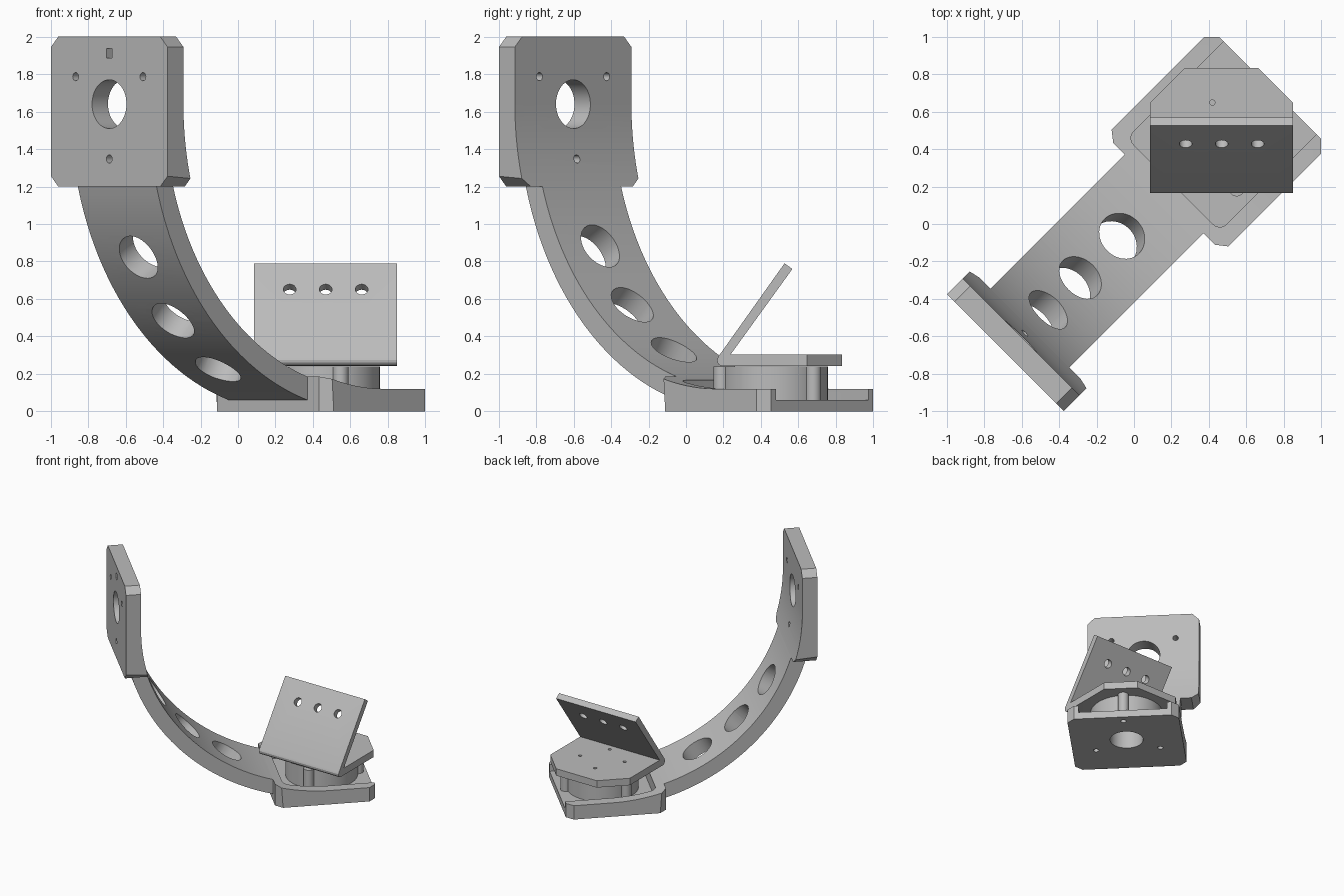
import bpy, bmesh
from math import sin, cos, asin, pi, radians
from mathutils import Matrix, Vector

cube = bpy.data.objects.get("Cube")
if cube:
    bpy.data.objects.remove(cube, do_unlink=True)

grey = bpy.data.materials.new("light grey")
grey.use_nodes = True
grey.diffuse_color = (0.5, 0.5, 0.5, 1)
grey.node_tree.nodes["Principled BSDF"].inputs["Base Color"].default_value = (0.5, 0.5, 0.5, 1)

# Shared dimensions; the arm lies along a diagonal of the ground plane
C, R_OUT, R_IN = 1.64, 1.64, 1.52      # arc centre and radii
EDGE, TOP = 1.2, 2.0                   # extent of both end plates
HOLE, BOLT, SHIFT = 0.13, 0.293, -0.972
DIAGONAL = Matrix.Rotation(pi / 4, 4, 'Z') @ Matrix.Translation((SHIFT, 0, 0))


def finish(name, bm):
    bmesh.ops.recalc_face_normals(bm, faces=bm.faces)
    me = bpy.data.meshes.new(name)
    bm.to_mesh(me)
    bm.free()
    me.materials.append(grey)
    ob = bpy.data.objects.new(name, me)
    bpy.context.collection.objects.link(ob)
    return ob


def extrude(profile, axis, lo, hi):
    """Extrude a closed profile along x or y."""
    place = (lambda a, b: (lo, a, b)) if axis == 'x' else (lambda a, b: (a, lo, b))
    bm = bmesh.new()
    face = bm.faces.new([bm.verts.new(place(a, b)) for a, b in profile])
    new = bmesh.ops.extrude_face_region(bm, geom=[face])["geom"]
    move = Vector((hi - lo, 0, 0)) if axis == 'x' else Vector((0, hi - lo, 0))
    bmesh.ops.translate(bm, vec=move, verts=[v for v in new if isinstance(v, bmesh.types.BMVert)])
    return bm


def bevel_where(bm, test, width, segments=1):
    edges = [e for e in bm.edges if test(*[v.co for v in e.verts])]
    bmesh.ops.bevel(bm, geom=edges, offset=width, segments=segments, profile=0.5, affect='EDGES')


def cylinder(name, centre, direction, radius, length, sides=48):
    bm = bmesh.new()
    turn = Vector(direction).to_track_quat('Z', 'Y').to_matrix().to_4x4()
    bmesh.ops.create_cone(bm, cap_ends=True, segments=sides, radius1=radius, radius2=radius,
                          depth=length, matrix=Matrix.Translation(centre) @ turn)
    return finish(name, bm)


def box(name, size, matrix, round_corners=0):
    bm = bmesh.new()
    bmesh.ops.create_cube(bm, size=1, matrix=Matrix.Diagonal((*size, 1)))
    if round_corners:
        bevel_where(bm, lambda a, b: abs(a.z - b.z) > 0.01, round_corners, 6)
    bm.transform(matrix)
    return finish(name, bm)


def cut(ob, cutters):
    bpy.context.view_layer.objects.active = ob
    for c in cutters:
        c.hide_render = True
        mod = ob.modifiers.new("cut", 'BOOLEAN')
        mod.operation, mod.solver, mod.object = 'DIFFERENCE', 'EXACT', c
        bpy.ops.object.modifier_apply(modifier=mod.name)
    for c in cutters:
        bpy.data.objects.remove(c, do_unlink=True)


def arc(radius, start, end, steps):
    angles = [start + (end - start) * i / steps for i in range(steps + 1)]
    return [(C - radius * cos(a), C - radius * sin(a)) for a in angles]


# End plates: flat outside, following the inner arc near the arm
start_in, start_out = asin((C - EDGE) / R_IN), asin((C - EDGE) / R_OUT)
plate_profile = [(0, EDGE), (0, TOP), (C - R_IN, TOP)] + arc(R_IN, 0, start_in, 10)


def end_plate(name, flip):
    pts = [(b, a) for a, b in plate_profile] if flip else plate_profile
    bm = extrude(pts, 'y', -0.44, 0.44)
    along, across = (2, 0) if flip else (0, 2)
    bevel_where(bm, lambda a, b: abs(a[along] - b[along]) > 0.1 and abs(a.y - b.y) < 1e-4
                and abs(a[across] - b[across]) < 1e-4
                and min(abs(a[across] - EDGE), abs(a[across] - TOP)) < 1e-3, 0.055)
    return finish(name, bm)


wall = end_plate("upper_plate", False)
cuts = [cylinder("cutter", (0.1, 0, C), (1, 0, 0), HOLE, 0.6)]
for k in range(3):
    a = radians(30 + 120 * k)
    cuts.append(cylinder("cutter", (0.1, BOLT * cos(a), C + BOLT * sin(a)), (1, 0, 0), 0.022, 0.6, 20))
    spin = Matrix.Rotation(k * 2 * pi / 3, 4, 'X')
    cuts.append(box("cutter", (0.1, 0.045, 0.05),
                    Matrix.Translation((0, 0, C)) @ spin @ Matrix.Translation((0, 0, 0.272))))
cut(wall, cuts)

# Base plate with a pocket open at its far end
base = end_plate("base_plate", True)
bolts = [(C + BOLT * cos(2 * pi * k / 3), BOLT * sin(2 * pi * k / 3)) for k in range(3)]
cuts = [box("cutter", (1.2, 0.7, 0.4), Matrix.Translation((1.87, 0, 0.26)), 0.05),
        cylinder("cutter", (C, 0, 0), (0, 0, 1), HOLE, 0.6)]
cuts += [cylinder("cutter", (x, y, 0), (0, 0, 1), 0.022, 0.6, 20) for x, y in bolts]
cut(base, cuts)

# Curved arm with three radial holes
arm = finish("curved_arm", extrude(arc(R_OUT, start_out, pi / 2 - start_out, 36)
                                   + arc(R_IN, pi / 2 - start_in, start_in, 36), 'y', -0.297, 0.297))
cuts = []
for deg in (30, 45, 60):
    d = Vector((cos(radians(deg)), 0, sin(radians(deg))))
    cuts.append(cylinder("cutter", Vector((C, 0, C)) - d * 1.58, d, HOLE, 0.5))
cut(arm, cuts)

# Round hub and its three posts, standing in the pocket
hub = cylinder("hub", (C, 0, 0.15), (0, 0, 1), 0.285, 0.18, 64)
posts = [cylinder("hub_post", (x, y, 0.15), (0, 0, 1), 0.042, 0.18, 24) for x, y in bolts]
cut(hub, [cylinder("cutter", (C, 0, 0.1), (0, 0, 1), HOLE, 0.6)]
    + [cylinder("cutter", (x, y, 0.1), (0, 0, 1), 0.022, 0.22, 20) for x, y in bolts])
for post, (x, y) in zip(posts, bolts):
    cut(post, [cylinder("cutter", (x, y, 0.1), (0, 0, 1), 0.022, 0.22, 20)])

for ob in [wall, base, arm, hub] + posts:
    ob.data.transform(DIAGONAL)

# Angled bracket: flat foot and leaning panel
profile = [(0.526, 0.79), (0.568, 0.76), (0.237, 0.302), (0.834, 0.302), (0.834, 0.242),
           (0.195, 0.242), (0.178, 0.247), (0.168, 0.26), (0.166, 0.275), (0.172, 0.291)]
mid_x = 0.468
bm = extrude(profile, 'x', mid_x - 0.382, mid_x + 0.382)
bevel_where(bm, lambda a, b: min(a.y, b.y) > 0.83 and abs(a.z - b.z) > 0.01, 0.187)
bracket = finish("angled_bracket", bm)
lean = Vector((0, -0.81, 0.585))
cuts = [cylinder("cutter", (mid_x + dx, 0.447, 0.637), lean, 0.034, 0.2, 24)
        for dx in (-0.192, 0, 0.192)]
hub_xy = (C + SHIFT) * cos(pi / 4)
for k in range(4):
    a = radians(107 + 90 * k)
    cuts.append(cylinder("cutter", (hub_xy + 0.184 * cos(a), hub_xy + 0.184 * sin(a), 0.27),
                         (0, 0, 1), 0.014, 0.1, 16))
cut(bracket, cuts)

# Smooth the curved surfaces, keep the edges sharp
for ob in [wall, base, arm, hub, bracket] + posts:
    bpy.ops.object.select_all(action='DESELECT')
    ob.select_set(True)
    bpy.context.view_layer.objects.active = ob
    bpy.ops.object.shade_smooth_by_angle(angle=radians(25))
